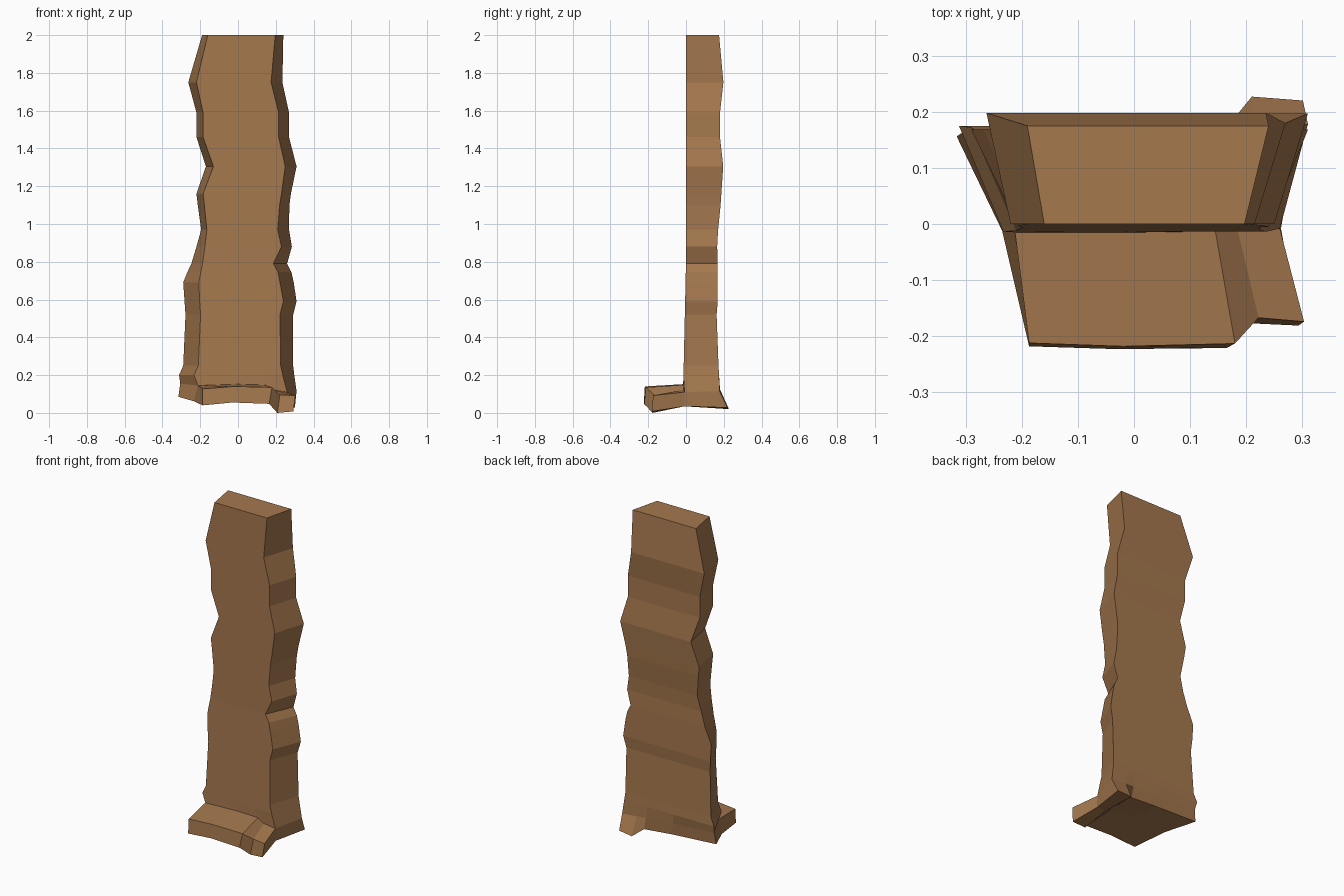
import bpy, bmesh

wood = bpy.data.materials.new("warm_brown")
wood.diffuse_color = (0.376, 0.188, 0.076, 1)

# Upright slab: z, front-left x, back-left x, front-right x, back-right x, back y
LEVELS = [
    (2.00, -.16, -.19, .197, .24, .175),
    (1.75, -.22, -.263, .175, .235, .198),
    (1.59, -.185, -.22, .215, .27, .18),
    (1.46, -.185, -.22, .215, .27, .18),
    (1.305, -.13, -.17, .25, .31, .197),
    (1.16, -.185, -.22, .23, .28, .187),
    (1.10, -.178, -.213, .22, .272, .183),
    (.97, -.165, -.195, .21, .27, .17),
    (.88, -.175, -.22, .23, .285, .165),
    (.79, -.188, -.247, .187, .26, .168),
    (.745, -.197, -.268, .212, .283, .168),
    (.69, -.207, -.29, .222, .295, .168),
    (.59, -.203, -.283, .24, .31, .168),
    (.52, -.198, -.278, .222, .292, .162),
    (.25, -.21, -.29, .226, .292, .172),
    (.20, -.233, -.312, .237, .298, .175),
]
COLUMNS = (0, .45, .745, .84, 1)

# Foot rows, five points each from left to right
SLAB_FRONT = [(-.212, -.015, .145), (0, -.015, .152), (.145, -.013, .148),
              (.185, -.012, .122), (.26, -.008, .11)]
SLAB_BACK = [(-.306, .163, .155), (-.03, .17, .14), (.15, .175, .13),
             (.21, .18, .125), (.31, .178, .115)]
TOE_TOP = [(-.187, -.212, .127), (-.02, -.218, .14), (.18, -.213, .135),
           (.222, -.167, .095), (.303, -.174, .092)]
TOE_BOTTOM = [(-.187, -.218, .04), (-.03, -.223, .055), (.165, -.221, .048),
              (.208, -.177, 0), (.293, -.181, .008)]
UNDERSIDE = [(-.235, -.012, .062), (-.01, -.012, .07), (.16, -.012, .06),
             (.2, -.01, .035), (.262, -.008, .035)]
HEEL = [(-.316, .156, .085), (-.02, .165, .07), (.165, .172, .055),
        (.21, .227, .02), (.301, .22, .028)]

bm = bmesh.new()


def row(points):
    return [bm.verts.new(p) for p in points]


def across(z, left, right, y):
    return [(left + (right - left) * t, y, z) for t in COLUMNS]


def strip(a, b):
    for i in range(len(a) - 1):
        bm.faces.new((a[i], a[i + 1], b[i + 1], b[i]))


# Upright slab, lofted downwards
fronts, backs = [], []
for z, fl, bl, fr, br, yb in LEVELS:
    yf = -.015 * max(0, .8 - z) / .67
    fronts.append(row(across(z, fl, fr, yf)))
    backs.append(row(across(z, bl, br, yb)))
fronts.append(row(SLAB_FRONT))
backs.append(row(SLAB_BACK))
strip(fronts[0], backs[0])
for i in range(len(fronts) - 1):
    strip(fronts[i], fronts[i + 1])
    strip(backs[i], backs[i + 1])
    for end in (0, -1):
        strip((fronts[i][end], backs[i][end]),
              (fronts[i + 1][end], backs[i + 1][end]))

# Projecting foot, underside and heel spur
toe, sole, under, heel = map(row, (TOE_TOP, TOE_BOTTOM, UNDERSIDE, HEEL))
for a, b in ((fronts[-1], toe), (toe, sole), (sole, under),
             (under, heel), (heel, backs[-1])):
    strip(a, b)
for end in (0, -1):
    bm.faces.new((fronts[-1][end], toe[end], sole[end], under[end]))
    bm.faces.new((fronts[-1][end], under[end], heel[end], backs[-1][end]))

bmesh.ops.recalc_face_normals(bm, faces=bm.faces)
mesh = bpy.data.meshes.new("slab_with_foot")
bm.to_mesh(mesh)
bm.free()
mesh.materials.append(wood)
bpy.context.collection.objects.link(bpy.data.objects.new("slab_with_foot", mesh))
